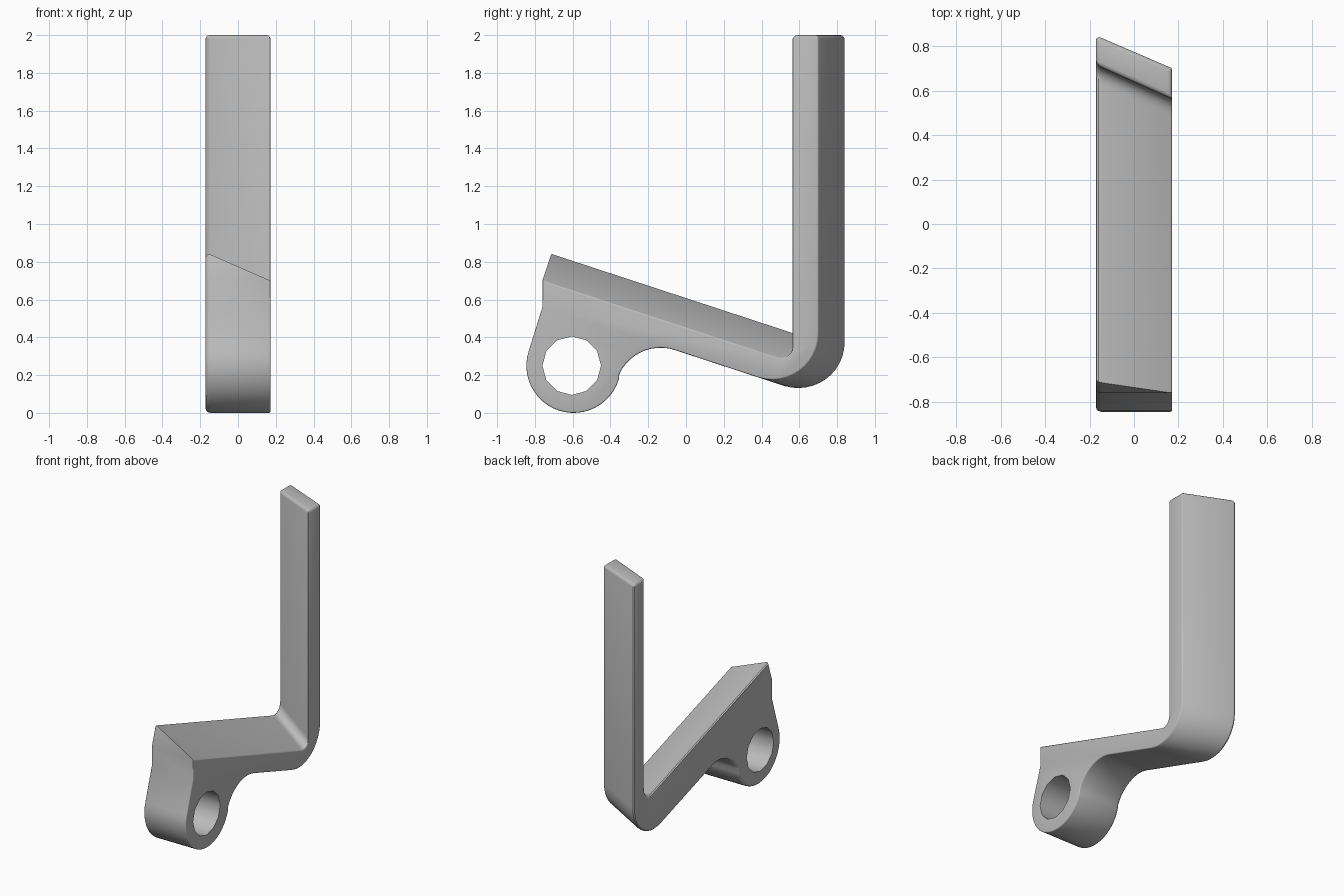
import bpy, bmesh
from math import radians, cos, sin, tan, pi
from mathutils import Vector

cube = bpy.data.objects.get("Cube")
if cube:
    bpy.data.objects.remove(cube, do_unlink=True)

HALF = 0.172          # half width of the bracket
SLOPE = -0.328        # fall of the lower arm
HOLE = (-0.605, 0.25)

grey = bpy.data.materials.new("plain grey")
grey.use_nodes = True
grey.diffuse_color = (0.5, 0.5, 0.5, 1)
grey.node_tree.nodes["Principled BSDF"].inputs["Base Color"].default_value = (0.5, 0.5, 0.5, 1)


def arc(cy, cz, r, start, end, n):
    """Points on an arc, angles in degrees."""
    angles = [radians(start + (end - start) * i / n) for i in range(n + 1)]
    return [(cy + r * cos(a), cz + r * sin(a)) for a in angles]


def bend(y, z, r, n):
    """Round the corner where the arm meets the upright at (y, z)."""
    turn = pi / 2 + radians(18.16)
    cz = z + r * tan(turn / 2)
    return arc(y - r, cz, r, -108.16, 0, n)


def profile(tip, inner, outer):
    """Side outline of the bracket, starting under the boss."""
    pts = arc(-0.595, 0.25, 0.25, 161.5, 342.7, 24)
    pts += arc(-0.135, 0.105, 0.24, 162.7, 71.84, 12)[1:]
    pts += bend(outer, 0.333 + SLOPE * (outer + 0.06), 0.244, 12)
    pts += [(outer, 2), (inner, 2)]
    corner_z = tip[1] + SLOPE * (inner - tip[0])
    pts += reversed(bend(inner, corner_z, 0.06, 6))
    pts += [tip, (-0.76, 0.70), (-0.76, 0.56)]
    return pts


# Body: loft between the two differing side outlines
right = profile((-0.71, 0.85), 0.715, 0.848)
left = profile((-0.76, 0.70), 0.562, 0.70)
bm = bmesh.new()
a = [bm.verts.new((-HALF, y, z)) for y, z in right]
b = [bm.verts.new((HALF, y, z)) for y, z in left]
n = len(a)
bm.faces.new(a)
bm.faces.new(b[::-1])
for i in range(n):
    j = (i + 1) % n
    bm.faces.new((a[i], b[i], b[j], a[j]))
bmesh.ops.remove_doubles(bm, verts=bm.verts, dist=0.0002)
bmesh.ops.recalc_face_normals(bm, faces=bm.faces)

# Rounded rims: soft on the right side and top, nearly sharp on the left
weight = bm.edges.layers.float.new("bevel_weight_edge")
for e in bm.edges:
    p, q = (v.co for v in e.verts)
    if p.z > 1.99 and q.z > 1.99:
        e[weight] = 0.8
    elif p.x < 0 and q.x < 0:
        e[weight] = 1.0
    elif p.x > 0 and q.x > 0:
        e[weight] = 0.3
mesh = bpy.data.meshes.new("bracket_body")
bm.to_mesh(mesh)
bm.free()
mesh.materials.append(grey)
body = bpy.data.objects.new("bracket_body", mesh)
bpy.context.collection.objects.link(body)
bevel = body.modifiers.new("rounded rims", 'BEVEL')
bevel.limit_method = 'WEIGHT'
bevel.width = 0.025
bevel.segments = 3

# Hole through the boss
bpy.ops.mesh.primitive_cylinder_add(vertices=12, radius=0.155, depth=1,
                                    location=(0, *HOLE), rotation=(0, pi / 2, 0))
cutter = bpy.context.object
cutter.name = "hole_cutter"
cutter.hide_render = True
cutter.data.materials.append(grey)
cut = body.modifiers.new("pin hole", 'BOOLEAN')
cut.operation = 'DIFFERENCE'
cut.solver = 'EXACT'
cut.object = cutter

bpy.ops.object.select_all(action='DESELECT')
body.select_set(True)
bpy.context.view_layer.objects.active = body
for name in [m.name for m in body.modifiers]:
    bpy.ops.object.modifier_apply(modifier=name)
bpy.data.objects.remove(cutter, do_unlink=True)
bpy.ops.object.shade_smooth_by_angle(angle=radians(35))
